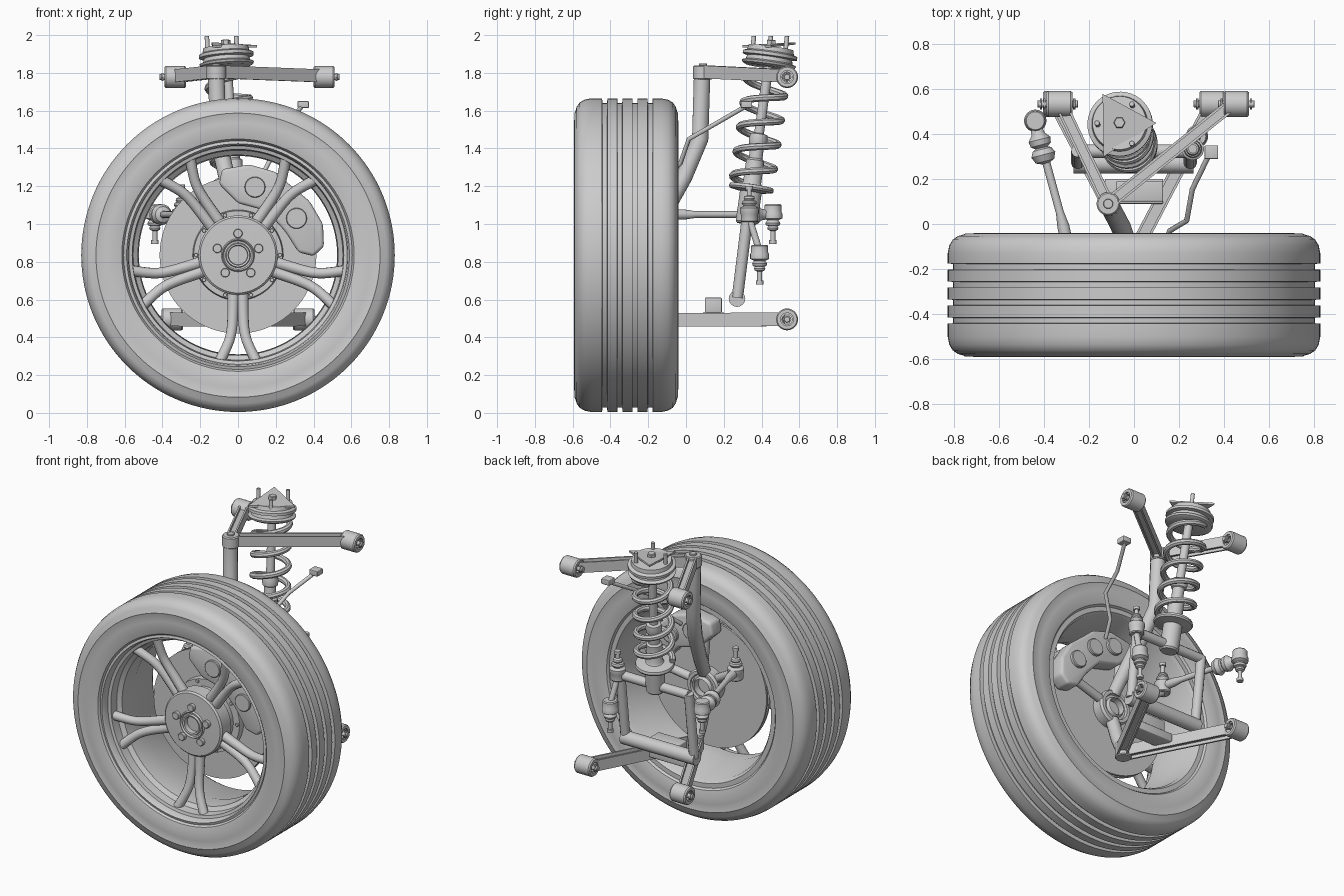
import bpy, bmesh, math
from mathutils import Vector, Matrix

HZ = 0.835  # wheel centre height
V = Vector


def finish(name, bm, angle=35):
    bmesh.ops.remove_doubles(bm, verts=bm.verts, dist=1e-5)
    bmesh.ops.recalc_face_normals(bm, faces=bm.faces)
    me = bpy.data.meshes.new(name)
    bm.to_mesh(me)
    bm.free()
    me.shade_smooth()
    me.set_sharp_from_angle(angle=math.radians(angle))
    ob = bpy.data.objects.new(name, me)
    bpy.context.collection.objects.link(ob)
    return ob


def lathe(name, profile, origin=(0, 0, 0), axis=(0, 0, 1), seg=32, closed=False):
    """Spin (radius, height) points about an axis."""
    bm = bmesh.new()
    rows = []
    for r, h in profile:
        if r < 1e-6:
            rows.append([bm.verts.new((0, 0, h))] * seg)
        else:
            rows.append([bm.verts.new((r * math.cos(2 * math.pi * i / seg),
                                       r * math.sin(2 * math.pi * i / seg), h)) for i in range(seg)])
    pairs = list(zip(rows, rows[1:])) + ([(rows[-1], rows[0])] if closed else [])
    for a, b in pairs:
        for i in range(seg):
            j = (i + 1) % seg
            f = list(dict.fromkeys((a[i], a[j], b[j], b[i])))
            if len(f) > 2:
                bm.faces.new(f)
    rot = V(axis).to_track_quat('Z', 'Y').to_matrix().to_4x4()
    bm.transform(Matrix.Translation(origin) @ rot)
    return finish(name, bm)


def cyl(name, a, b, r, seg=24):
    a, b = V(a), V(b)
    l = (b - a).length
    c = min(r, l) * 0.12
    return lathe(name, [(0, 0), (r - c, 0), (r, c), (r, l - c), (r - c, l), (0, l)], a, b - a, seg)


def tube(name, pts, r, radii=None, smooth=False, res=4):
    """Round bar through points."""
    cu = bpy.data.curves.new(name, 'CURVE')
    cu.dimensions = '3D'
    cu.bevel_depth, cu.bevel_resolution, cu.use_fill_caps = r, res, True
    sp = cu.splines.new('NURBS' if smooth else 'POLY')
    sp.points.add(len(pts) - 1)
    for i, p in enumerate(pts):
        sp.points[i].co = (*p, 1)
        sp.points[i].radius = radii[i] if radii else 1
    if smooth:
        sp.use_endpoint_u, sp.order_u, sp.resolution_u = True, 3, 6
    tmp = bpy.data.objects.new(name + "_path", cu)
    bpy.context.collection.objects.link(tmp)
    bm = bmesh.new()
    bm.from_mesh(tmp.evaluated_get(bpy.context.evaluated_depsgraph_get()).to_mesh())
    bpy.data.objects.remove(tmp)
    return finish(name, bm)


def prism(name, pts, offset, bevel=0.0):
    """Extrude a polygon of 3D points by an offset."""
    bm = bmesh.new()
    f = bm.faces.new([bm.verts.new(p) for p in pts])
    g = bmesh.ops.extrude_face_region(bm, geom=[f])
    bmesh.ops.translate(bm, vec=V(offset), verts=[v for v in g['geom'] if isinstance(v, bmesh.types.BMVert)])
    bm.faces.ensure_lookup_table()
    if bevel:
        bmesh.ops.recalc_face_normals(bm, faces=bm.faces)
        bmesh.ops.bevel(bm, geom=bm.edges[:], offset=bevel, segments=3, affect='EDGES', profile=0.5)
    return finish(name, bm)


def box(name, x0, x1, y0, y1, z0, z1, bevel=0.006):
    return prism(name, [(x0, y0, z0), (x1, y0, z0), (x1, y1, z0), (x0, y1, z0)], (0, 0, z1 - z0), bevel)


def arm_beam(name, a, b, w=0.028, h=0.034, t=0.011, k=0.016):
    """H-section bar with channels on top and underneath."""
    a, b = V(a), V(b)
    u = (b - a).cross(V((0, 0, 1))).normalized()
    v = u.cross(b - a).normalized()
    half = [(-w, -h), (-w + t, -h), (-w + t, -k), (w - t, -k), (w - t, -h), (w, -h)]
    sec = half + [(-p, -q) for p, q in half]
    return prism(name, [a + u * p + v * q for p, q in sec], b - a)


def bushing(name, x0, x1, z, y=0.535):
    l = x1 - x0
    lathe(name, [(0.034, 0), (0.052, 0), (0.058, 0.008), (0.058, l - 0.008), (0.052, l), (0.034, l),
                 (0.034, l - 0.012), (0.026, l - 0.012), (0.026, 0.012), (0.034, 0.012)],
          (x0, y, z), (1, 0, 0), closed=True)
    cyl(name + "_bolt", (x0 - 0.025, y, z), (x1 + 0.025, y, z), 0.016, 16)
    for i, x in enumerate((x0 - 0.014, x1 + 0.004)):
        cyl(f"{name}_nut_{i}", (x, y, z), (x + 0.01, y, z), 0.025, 6)


def ball_joint(name, o, axis, length=0.21):
    """Cap, rubber boot and threaded pin."""
    lathe(name, [(0, 0), (0.04, 0), (0.045, 0.006), (0.045, 0.04), (0.05, 0.05), (0.05, 0.075), (0.03, 0.085),
                 (0.04, 0.1), (0.036, 0.112), (0.025, 0.116), (0.03, 0.126), (0.026, 0.136), (0.013, 0.142),
                 (0.013, length - 0.02), (0.02, length - 0.02), (0.02, length), (0, length)], o, axis, 24)


# tyre with four tread grooves, drawn as (radius, y)
tread = []
for c in (-0.43, -0.35, -0.27, -0.19):
    tread += [(0.83, c - 0.014), (0.806, c - 0.012), (0.806, c + 0.012), (0.83, c + 0.014)]
shoulder = [(0.60, 0.035), (0.615, 0.012), (0.65, 0.003), (0.70, 0), (0.748, 0.004), (0.752, 0.002),
            (0.758, 0.006), (0.785, 0.014), (0.808, 0.03), (0.823, 0.055), (0.83, 0.09)]
tyre = [(r, -0.593 + d) for r, d in shoulder] + tread + [(r, -0.04 - d) for r, d in reversed(shoulder)]
lathe("tyre", tyre + [(0.60, -0.1), (0.60, -0.5)], (0, 0, HZ), (0, 1, 0), 128, True)

# wheel rim barrel
lathe("rim", [(0.605, -0.57), (0.59, -0.575), (0.582, -0.56), (0.578, -0.53), (0.56, -0.525), (0.555, -0.47),
              (0.53, -0.45), (0.525, -0.34), (0.545, -0.27), (0.56, -0.09), (0.575, -0.065), (0.605, -0.065),
              (0.605, -0.1), (0.58, -0.12), (0.56, -0.28), (0.54, -0.34), (0.545, -0.44), (0.6, -0.48)],
      (0, 0, HZ), (0, 1, 0), 96, True)

# wheel hub face with centre rings
lathe("wheel_hub", [(0, -0.455), (0.05, -0.455), (0.052, -0.485), (0.062, -0.488), (0.066, -0.475), (0.075, -0.475),
                    (0.082, -0.485), (0.088, -0.475), (0.2, -0.472), (0.21, -0.462), (0.21, -0.37), (0.19, -0.36),
                    (0.19, -0.3), (0, -0.3)], (0, 0, HZ), (0, 1, 0), 64)

# paired spokes and wheel nuts
for k in range(5):
    a = math.radians(-90 + 72 * k)
    d, s = V((math.cos(a), 0, math.sin(a))), V((-math.sin(a), 0, math.cos(a)))
    for sgn in (-1, 1):
        path = [(0.18, 0.024, -0.425), (0.30, 0.026, -0.435), (0.42, 0.034, -0.455), (0.5, 0.065, -0.475),
                (0.565, 0.098, -0.49)]
        tube(f"spoke_{k}_{'a' if sgn < 0 else 'b'}",
             [V((0, y, HZ)) + d * r + s * (sgn * q) for r, q, y in path], 0.029, [1.1, 1, 0.95, 0.95, 1], True)
    n = V((0, 0, HZ)) - d * 0.115
    cyl(f"wheel_nut_{k}", n + V((0, -0.465, 0)), n + V((0, -0.497, 0)), 0.024, 16)

# brake disc, hat and bolts
lathe("brake_disc", [(0.1, -0.32), (0.235, -0.32), (0.24, -0.285), (0.415, -0.285), (0.415, -0.272), (0.40, -0.272),
                     (0.40, -0.258), (0.415, -0.258), (0.415, -0.245), (0.1, -0.245)], (0, 0, HZ), (0, 1, 0), 72, True)
for k in range(10):
    a = math.tau * k / 10
    p = V((0.222 * math.cos(a), -0.318, HZ + 0.222 * math.sin(a)))
    cyl(f"disc_bolt_{k}", p, p + V((0, -0.014, 0)), 0.011, 8)

# brake caliper, front and rear halves with piston covers
outline = [(-0.1, 1.21), (-0.085, 1.29), (0.06, 1.315), (0.2, 1.275), (0.26, 1.22), (0.38, 1.12), (0.45, 1.0),
           (0.455, 0.88), (0.40, 0.83), (0.32, 0.85), (0.25, 0.96), (0.15, 1.07), (0.0, 1.11)]
for nm, y0, y1 in (("front", -0.385, -0.29), ("rear", -0.24, -0.13)):
    prism(f"caliper_{nm}", [(x, y0, z) for x, z in outline], (0, y1 - y0, 0), 0.018)
prism("caliper_bridge", [(x, -0.3, z) for x, z in
                         [(-0.04, 1.25), (0.06, 1.3), (0.19, 1.26), (0.36, 1.11), (0.43, 1.0), (0.43, 0.9),
                          (0.425, 0.86), (0.41, 0.97), (0.34, 1.09), (0.2, 1.22), (0.06, 1.26)]], (0, 0.08, 0))
for i, (x, z) in enumerate([(0.09, 1.195), (0.31, 1.03)]):
    cyl(f"piston_cover_front_{i}", (x, -0.37, z), (x, -0.4, z), 0.055)
for i, (x, z) in enumerate([(0.05, 1.21), (0.2, 1.15), (0.33, 1.02)]):
    cyl(f"piston_cover_rear_{i}", (x, -0.15, z), (x, -0.11, z), 0.055)

# upright: bent column, bearing ring and lower leg
tube("upright_column", [(-0.115, 0.085, 1.78), (-0.105, 0.075, 1.45), (-0.06, -0.01, 1.25), (-0.02, -0.12, 1.05),
                        (0, -0.19, 0.93)], 0.045, [1, 1, 1, 0.95, 0.9])
lathe("bearing_ring", [(0.055, -0.3), (0.11, -0.3), (0.115, -0.18), (0.105, -0.165), (0.085, -0.165), (0.08, -0.18),
                       (0.065, -0.18), (0.055, -0.16)], (0, 0, HZ), (0, 1, 0), 40, True)
cyl("axle_stub", (0, -0.3, HZ), (0, -0.2, HZ), 0.056)
tube("upright_lower_leg", [(0, -0.2, 0.75), (0, -0.15, 0.6), (0, -0.1, 0.5)], 0.042)
tube("steering_arm", [(-0.07, -0.22, 0.89), (-0.2, -0.17, 0.97), (-0.3, -0.09, 1.02)], 0.03)
tube("caliper_mount_low", [(0.07, -0.2, 0.86), (0.36, -0.17, 0.92)], 0.028)
tube("caliper_mount_high", [(-0.01, -0.17, 0.95), (-0.03, -0.17, 1.2)], 0.026)

# upper control arm
cyl("upper_ball_joint", (-0.115, 0.09, 1.765), (-0.115, 0.09, 1.84), 0.052)
cyl("upper_ball_joint_cap", (-0.115, 0.09, 1.83), (-0.115, 0.09, 1.85), 0.022)
arm_beam("upper_arm_left", (-0.125, 0.11, 1.805), (-0.31, 0.5, 1.785))
arm_beam("upper_arm_right", (-0.09, 0.11, 1.805), (0.42, 0.52, 1.785))
bushing("upper_bushing_left", -0.39, -0.275, 1.778)
bushing("upper_bushing_right", 0.40, 0.512, 1.778)

# lower control arm
cyl("lower_ball_joint", (0, -0.1, 0.45), (0, -0.1, 0.55), 0.05)
for nm, s in (("left", -1), ("right", 1)):
    arm_beam(f"lower_arm_{nm}", (s * 0.015, -0.1, 0.493), (s * 0.335, 0.51, 0.495), 0.032, 0.036)
    bushing(f"lower_bushing_{nm}", s * 0.348 - 0.057, s * 0.348 + 0.057, 0.495)
box("lower_arm_web", -0.13, 0.13, 0.09, 0.2, 0.48, 0.535)
box("lower_arm_bracket", -0.08, 0.13, 0.1, 0.19, 0.53, 0.61)

# damper fork frame
tube("fork_lower_tube", [(-0.27, 0.27, 0.605), (0.265, 0.27, 0.605)], 0.044, res=6)
tube("fork_upper_bar", [(-0.25, 0.325, 1.04), (0.25, 0.325, 1.04)], 0.03)
for nm, s in (("left", -1), ("right", 1)):
    tube(f"fork_leg_{nm}", [(s * 0.25, 0.327, 1.05), (s * 0.25, 0.272, 0.61)], 0.03)

# coil-over damper along a tilted axis
base, top = V((-0.005, 0.325, 1.04)), V((-0.065, 0.45, 1.93))
ax = (top - base).normalized()
lathe("damper", [(0, -0.04), (0.05, -0.04), (0.058, -0.03), (0.058, 0.13), (0.115, 0.14), (0.12, 0.15), (0.115, 0.165),
                 (0.055, 0.17), (0.048, 0.18), (0.048, 0.3), (0.036, 0.31), (0.036, 0.38), (0.045, 0.385),
                 (0.05, 0.41), (0.045, 0.44), (0.026, 0.445), (0.026, 0.86), (0, 0.86)], base, ax, 32)
rot = ax.to_track_quat('Z', 'Y')
N, TURNS = 150, 4.75
coil = []
for i in range(N + 1):
    t = i / N
    a = math.tau * TURNS * t
    coil.append(base + rot @ V((0.108 * math.cos(a), 0.108 * math.sin(a), 0.18 + 0.62 * t)))
tube("spring", coil, 0.019, res=2)
lathe("top_mount", [(0, 0.80), (0.12, 0.80), (0.14, 0.81), (0.145, 0.822), (0.125, 0.83), (0.12, 0.85), (0.145, 0.855),
                    (0.145, 0.872), (0.125, 0.88), (0.12, 0.905), (0, 0.905)], base, ax, 40)
prism("mount_plate", [(-0.14, 0.58, 1.95), (0.1, 0.45, 1.935), (-0.135, 0.30, 1.935)], (0, 0, 0.012))
cyl("mount_nut", (-0.065, 0.45, 1.93), (-0.065, 0.452, 1.975), 0.026, 6)
for i, (x, y) in enumerate([(-0.165, 0.45), (-0.01, 0.36), (-0.01, 0.535)]):
    cyl(f"mount_stud_{i}", (x + 0.005, y - 0.01, 1.9), (x, y, 1.995), 0.012, 12)

# steering tie rod with bellows and end joints
tube("tie_rod", [(-0.3, -0.08, 1.05), (-0.315, -0.01, 1.05), (-0.33, 0.05, 1.05), (-0.39, 0.27, 1.05),
                 (-0.44, 0.455, 1.05)], 0.018, [1.5, 1.5, 1, 1, 1.3])
lathe("tie_rod_bellows", [(0.018, 0), (0.042, 0.01), (0.055, 0.04), (0.042, 0.065), (0.028, 0.072), (0.046, 0.085),
                          (0.05, 0.11), (0.03, 0.135), (0.025, 0.17)], (-0.394, 0.27, 1.05), (-0.25, 0.97, 0), 28)
ball_joint("tie_rod_inner_joint", (-0.44, 0.46, 1.105), (0, 0, -1))
ball_joint("tie_rod_outer_joint", (-0.3, -0.09, 1.0), (0, 0, 1))

# anti-roll drop link
ball_joint("drop_link_lower", (0.28, 0.39, 0.89), (0, 0, -1))
ball_joint("drop_link_upper", (0.262, 0.335, 1.01), (0, 0, 1), 0.19)
tube("drop_link_rod", [(0.28, 0.385, 0.87), (0.262, 0.335, 1.03)], 0.018)

# brake hose and its bracket
tube("brake_hose", [(0.12, -0.12, 1.24), (0.16, -0.03, 1.32), (0.235, 0.015, 1.45), (0.26, 0.155, 1.53),
                    (0.34, 0.32, 1.625)], 0.012)
box("hose_bracket", 0.315, 0.375, 0.29, 0.35, 1.615, 1.65, 0.004)
